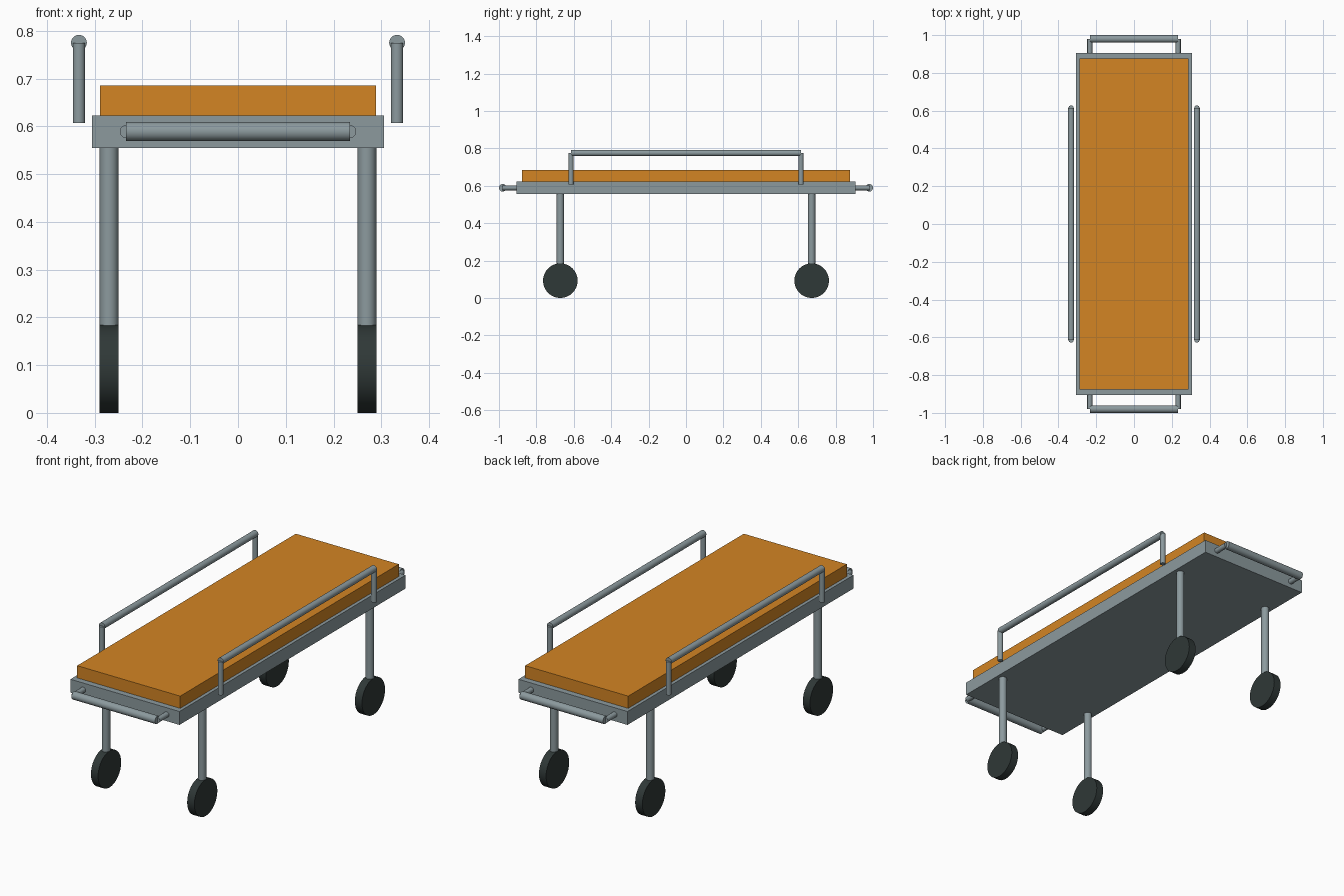
import bpy, math
from mathutils import Vector

if "Cube" in bpy.data.objects:
    bpy.data.objects.remove(bpy.data.objects["Cube"])


def material(name, srgb):
    m = bpy.data.materials.new(name)
    lin = [(c / 255 / 12.92 if c < 11 else ((c / 255 + 0.055) / 1.055) ** 2.4) for c in srgb]
    m.diffuse_color = (*lin, 1)
    m.use_nodes = True
    m.node_tree.nodes["Principled BSDF"].inputs["Base Color"].default_value = m.diffuse_color
    return m


STEEL = material("grey steel", (140, 154, 158))
ORANGE = material("orange mattress", (211, 133, 36))
RUBBER = material("dark rubber", (47, 56, 55))


def box(name, half, z0, z1, mat):
    bpy.ops.mesh.primitive_cube_add(size=2, location=(0, 0, (z0 + z1) / 2))
    o = bpy.context.object
    o.name = name
    o.scale = (half[0], half[1], (z1 - z0) / 2)
    bpy.ops.object.transform_apply(location=False, rotation=False, scale=True)
    o.data.materials.append(mat)


def rod(name, a, b, r, mat, sides=32, smooth=True):
    a, b = Vector(a), Vector(b)
    d = b - a
    bpy.ops.mesh.primitive_cylinder_add(vertices=sides, radius=r, depth=d.length, location=(a + b) / 2)
    o = bpy.context.object
    o.name = name
    o.rotation_euler = d.to_track_quat('Z', 'Y').to_euler()
    if smooth:
        bpy.ops.object.shade_smooth_by_angle(angle=math.radians(35))
    o.data.materials.append(mat)


# bed
box("bed_frame", (0.306, 0.906), 0.555, 0.623, STEEL)
box("mattress", (0.289, 0.876), 0.623, 0.685, ORANGE)

for sx in (-1, 1):
    # side guard rail and its posts
    x = 0.333 * sx
    rod("side_rail", (x, -0.615, 0.775), (x, 0.615, 0.775), 0.0165, STEEL)
    for sy in (-1, 1):
        y = 0.615 * sy
        rod("rail_post", (x, y, 0.607), (x, y, 0.775), 0.013, STEEL)
        # leg and wheel
        lx, ly = 0.27 * sx, 0.672 * sy
        rod("leg", (lx, ly, 0.17), (lx, ly, 0.56), 0.0195, STEEL)
        rod("wheel", (lx - 0.02, ly, 0.0925), (lx + 0.02, ly, 0.0925), 0.0925, RUBBER, 32)
        # push handle stub
        hx = 0.234 * sx
        rod("handle_stub", (hx, 0.9 * sy, 0.589), (hx, 0.98 * sy, 0.589), 0.0135, STEEL)

# push handle bars at both ends
for sy in (-1, 1):
    rod("push_handle", (-0.234, 0.98 * sy, 0.589), (0.234, 0.98 * sy, 0.589), 0.02, STEEL)
